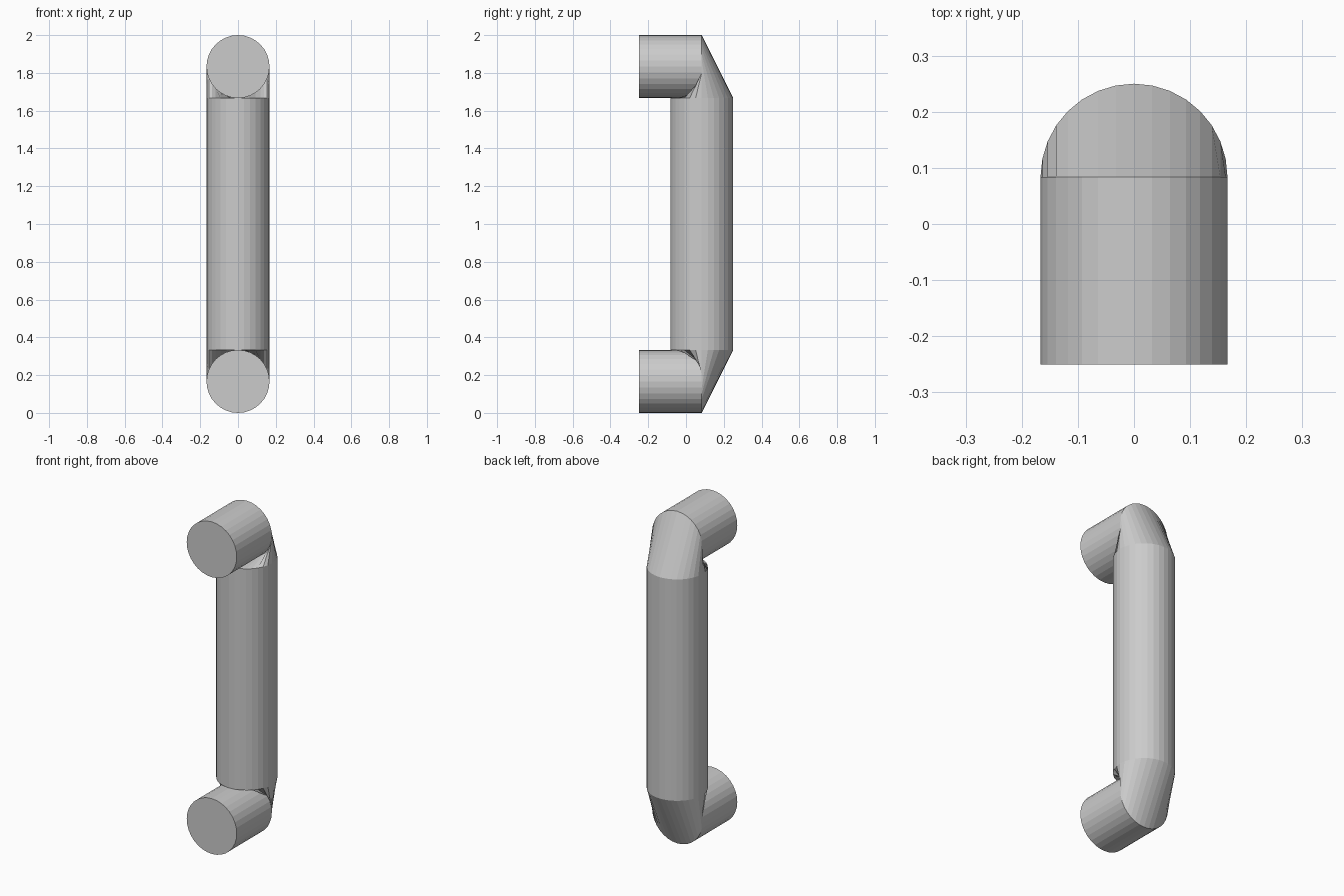
import bpy, bmesh
from math import sin, cos, tau

if "Cube" in bpy.data.objects:
    bpy.data.objects.remove(bpy.data.objects["Cube"])

R = 1 / 6        # tube radius
SIDES = 32
MID = 1 / 12     # y of the grip axis


def ring(bm, place):
    """One loop of the tube; place maps (x, offset) to a 3D position."""
    return [bm.verts.new(place(R * cos(tau * i / SIDES), R * sin(tau * i / SIDES)))
            for i in range(SIDES)]


bm = bmesh.new()
# upper mount end, upper elbow, grip top, grip bottom, lower elbow, lower mount end
rings = [ring(bm, f) for f in (
    lambda x, d: (x, -0.25, 2 - R + d),
    lambda x, d: (x, MID, 2 - R + d),
    lambda x, d: (x, MID + d, 2 - 2 * R),
    lambda x, d: (x, MID + d, 2 * R),
    lambda x, d: (x, MID, R - d),
    lambda x, d: (x, -0.25, R - d),
)]

# skin between neighbouring loops
for a, b in zip(rings, rings[1:]):
    for i in range(SIDES):
        j = (i + 1) % SIDES
        bm.faces.new((a[i], a[j], b[j], b[i]))

# flat mounting ends
bm.faces.new(rings[0])
bm.faces.new(rings[-1])
bmesh.ops.recalc_face_normals(bm, faces=bm.faces)

mesh = bpy.data.meshes.new("door_handle")
bm.to_mesh(mesh)
bm.free()
handle = bpy.data.objects.new("door_handle", mesh)
bpy.context.collection.objects.link(handle)
